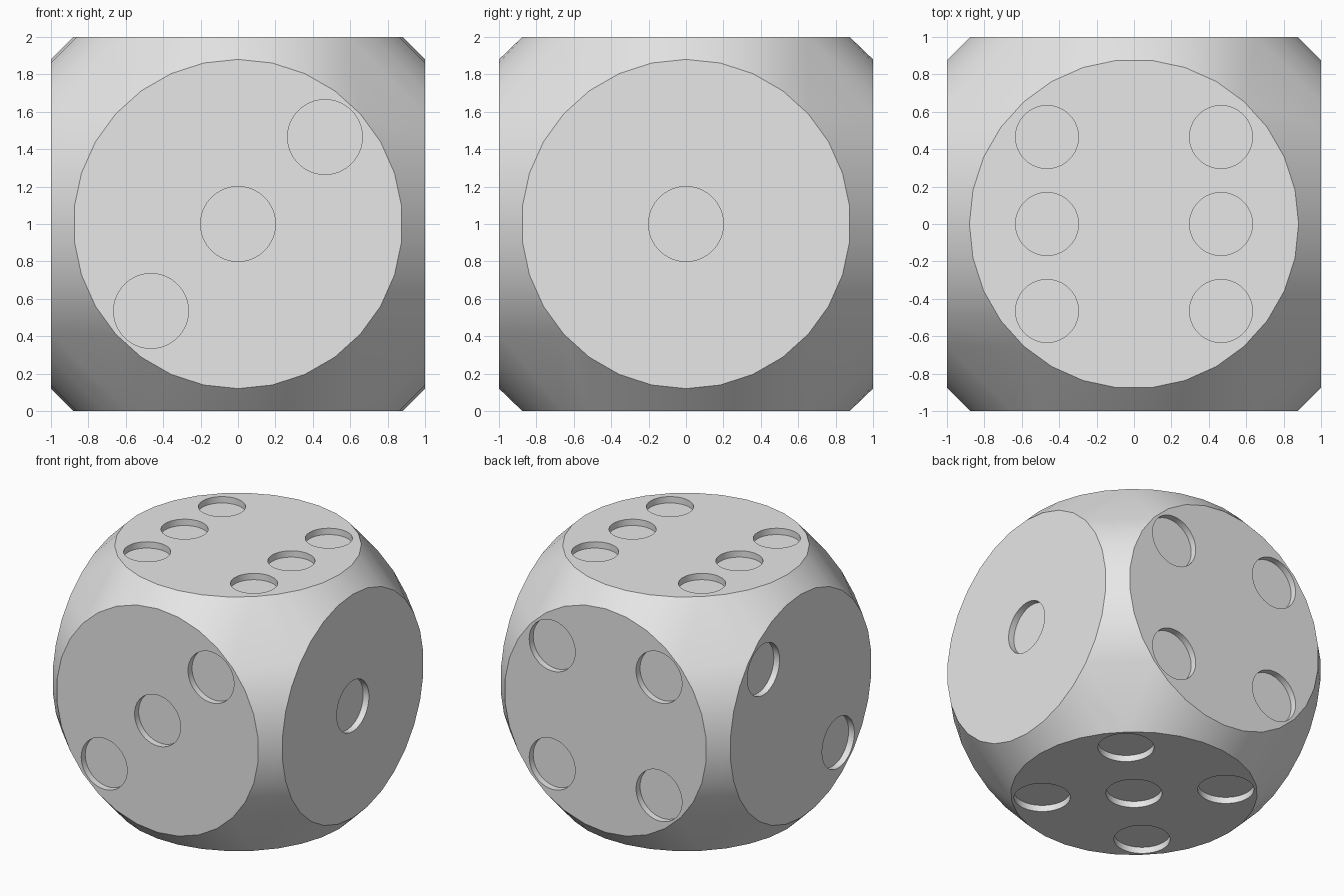
import bpy, bmesh, math
from mathutils import Matrix, Vector

default = bpy.data.objects.get("Cube")
if default:
    bpy.data.objects.remove(default, do_unlink=True)

X, Y, Z = Vector((1, 0, 0)), Vector((0, 1, 0)), Vector((0, 0, 1))
FACE_RADIUS, FACE_SIDES = 0.88, 30
PIP_SPACING, PIP_DEPTH, PIP_SIDES = 0.465, 0.05, 64

# Each face: horizontal axis, vertical axis, pip radius, pip grid positions
corners = [(-1, -1), (-1, 1), (1, -1), (1, 1)]
FACES = [
    (X, Z, 0.2, [(-1, -1), (0, 0), (1, 1)]),                  # front, three
    (Y, Z, 0.2, [(0, 0)]),                                    # +x side, one
    (-X, Z, 0.2, corners),                                    # back, four
    (-Y, Z, 0.2, [(-1, 1), (1, -1)]),                         # -x side, two
    (Y, -X, 0.168, corners + [(0, -1), (0, 1)]),              # top, six
    (Y, X, 0.2, corners + [(0, 0)]),                          # bottom, five
]


def make_object(name, bm):
    mesh = bpy.data.meshes.new(name)
    bm.to_mesh(mesh)
    bm.free()
    obj = bpy.data.objects.new(name, mesh)
    bpy.context.collection.objects.link(obj)
    return obj


# Round face discs wrapped in a hull, and short cylinders for the pips
body_bm, pip_bm = bmesh.new(), bmesh.new()
for u, v, pip_radius, pips in FACES:
    n = u.cross(v)
    for i in range(FACE_SIDES):
        a = 2 * math.pi * i / FACE_SIDES
        body_bm.verts.new(n + Z + FACE_RADIUS * (u * math.sin(a) + v * math.cos(a)))
    frame = Matrix((u, v, n)).transposed().to_4x4()
    for pu, pv in pips:
        centre = Z + n + PIP_SPACING * (u * pu + v * pv)
        bmesh.ops.create_cone(
            pip_bm, cap_ends=True, segments=PIP_SIDES, radius1=pip_radius,
            radius2=pip_radius, depth=2 * PIP_DEPTH,
            matrix=Matrix.Translation(centre) @ frame)

bmesh.ops.convex_hull(body_bm, input=body_bm.verts[:])
bmesh.ops.dissolve_limit(body_bm, angle_limit=math.radians(0.5),
                         verts=body_bm.verts[:], edges=body_bm.edges[:])
bmesh.ops.recalc_face_normals(body_bm, faces=body_bm.faces[:])

die = make_object("die_body", body_bm)
cutter = make_object("pip_cutter", pip_bm)
cutter.hide_render = True

# Plain grey
grey = bpy.data.materials.new("light_grey")
grey.use_nodes = True
colour = (0.8, 0.8, 0.8, 1)
grey.diffuse_color = colour
grey.node_tree.nodes["Principled BSDF"].inputs["Base Color"].default_value = colour
die.data.materials.append(grey)
cutter.data.materials.append(grey)

# Sink the pips
cut = die.modifiers.new("pips", 'BOOLEAN')
cut.operation = 'DIFFERENCE'
cut.solver = 'EXACT'
cut.object = cutter
bpy.ops.object.select_all(action='DESELECT')
die.select_set(True)
bpy.context.view_layer.objects.active = die
bpy.ops.object.modifier_apply(modifier=cut.name)
bpy.data.objects.remove(cutter, do_unlink=True)

# Smooth rounded corners, crisp face rims
bpy.ops.object.shade_smooth_by_angle(angle=math.radians(30))
